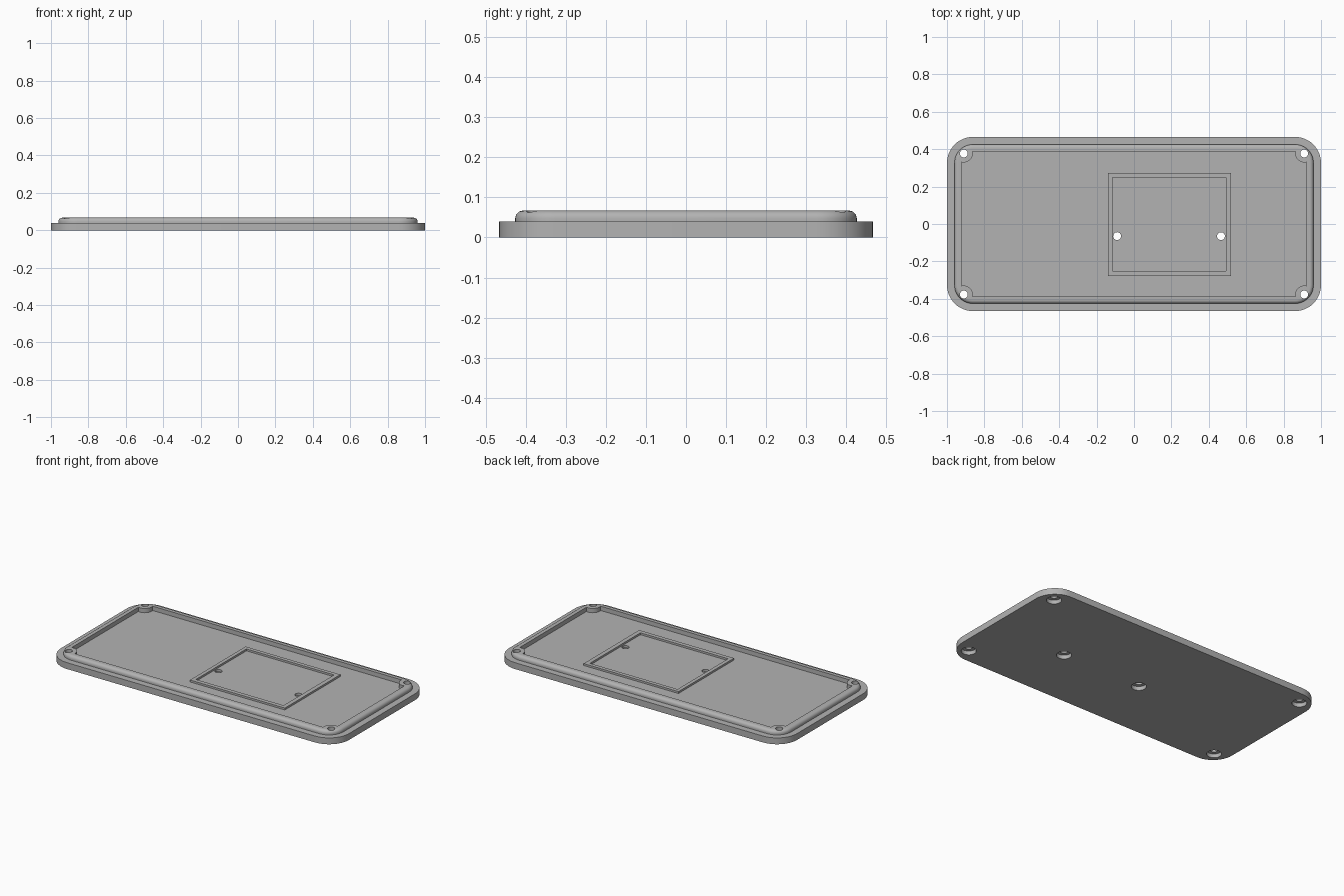
import bpy, bmesh, math

if "Cube" in bpy.data.objects:
    bpy.data.objects.remove(bpy.data.objects["Cube"], do_unlink=True)

gray = bpy.data.materials.new("light gray")
gray.use_nodes = True
color = (0.45, 0.45, 0.45, 1)
gray.diffuse_color = color
gray.node_tree.nodes["Principled BSDF"].inputs["Base Color"].default_value = color

STEPS = 12
FLOOR, LEDGE, TOP = 0.04, 0.04, 0.067
HOLE_X, HOLE_Y = 0.91, 0.377


def mirrored_ring(corner):
    """Repeat one corner's points around all four corners, counter-clockwise."""
    flip = corner[::-1]
    return (corner + [(-x, y) for x, y in flip]
            + [(-x, -y) for x, y in corner] + [(x, -y) for x, y in flip])


def rounded(hx, hy, r):
    angles = [math.pi / 2 * i / STEPS for i in range(STEPS + 1)]
    return mirrored_ring([(hx - r + r * math.cos(a), hy - r + r * math.sin(a)) for a in angles])


def pocket(wx, wy, r):
    """Rectangular pocket with a round screw boss standing in each corner."""
    start = -math.acos((wx - HOLE_X) / r)
    end = -math.pi * 1.5 + math.acos((wy - HOLE_Y) / r)
    angles = [start + (end - start) * i / STEPS for i in range(STEPS + 1)]
    return mirrored_ring([(HOLE_X + r * math.cos(a), HOLE_Y + r * math.sin(a)) for a in angles])


def loft(name, rings, closed=False):
    """Skin a list of (outline, z); cap the ends or join last to first."""
    bm = bmesh.new()
    rows = [[bm.verts.new((x, y, z)) for x, y in pts] for pts, z in rings]
    n = len(rows[0])
    pairs = list(zip(rows, rows[1:])) + ([(rows[-1], rows[0])] if closed else [])
    for a, b in pairs:
        for i in range(n):
            j = (i + 1) % n
            bm.faces.new((a[i], a[j], b[j], b[i]))
    if not closed:
        bm.faces.new(rows[0][::-1])
        bm.faces.new(rows[-1])
    bmesh.ops.recalc_face_normals(bm, faces=bm.faces)
    mesh = bpy.data.meshes.new(name)
    bm.to_mesh(mesh)
    bm.free()
    mesh.materials.append(gray)
    obj = bpy.data.objects.new(name, mesh)
    bpy.context.collection.objects.link(obj)
    return obj


# Base plate with stepped, filleted lip and inner pocket
FILLET = 0.02
rings = [(rounded(1, 0.466, 0.14), 0), (rounded(1, 0.466, 0.14), LEDGE),
         (rounded(0.96, 0.426, 0.1), LEDGE)]
for i in range(7):
    a = math.pi / 2 * i / 6
    inset = FILLET * (1 - math.cos(a))
    rings.append((rounded(0.96 - inset, 0.426 - inset, 0.1 - inset),
                  TOP - FILLET + FILLET * math.sin(a)))
wall = pocket(0.9225, 0.388, 0.048)
rings += [(wall, TOP), (wall, FLOOR)]
base = loft("base_cover", rings)

# Screw holes, counterbored from below
centers = [(sx * HOLE_X, sy * HOLE_Y) for sx in (-1, 1) for sy in (-1, 1)]
centers += [(-0.09, -0.065), (0.465, -0.065)]
for cx, cy in centers:
    def circle(r):
        return [(cx + r * math.cos(math.tau * i / 32), cy + r * math.sin(math.tau * i / 32))
                for i in range(32)]
    cutter = loft("hole_cutter", [(circle(0.043), -0.05), (circle(0.043), 0.025),
                                  (circle(0.021), 0.025), (circle(0.021), 0.1)])
    cutter.hide_render = True
    mod = base.modifiers.new("hole", "BOOLEAN")
    mod.operation, mod.solver, mod.object = "DIFFERENCE", "EXACT", cutter
    bpy.context.view_layer.objects.active = base
    bpy.ops.object.modifier_apply(modifier=mod.name)
    bpy.data.objects.remove(cutter, do_unlink=True)


# Raised rectangular frame on the floor
def box(x0, x1, y0, y1):
    return [(x0, y0), (x1, y0), (x1, y1), (x0, y1)]


outer, inner = box(-0.139, 0.519, -0.277, 0.273), box(-0.116, 0.492, -0.251, 0.249)
loft("display_frame", [(outer, FLOOR - 0.005), (outer, FLOOR + 0.012),
                       (inner, FLOOR + 0.012), (inner, FLOOR - 0.005)], closed=True)

# Smooth rounded walls, keep crisp edges
bpy.ops.object.select_all(action="DESELECT")
base.select_set(True)
bpy.context.view_layer.objects.active = base
bpy.ops.object.shade_smooth_by_angle(angle=math.radians(30))
